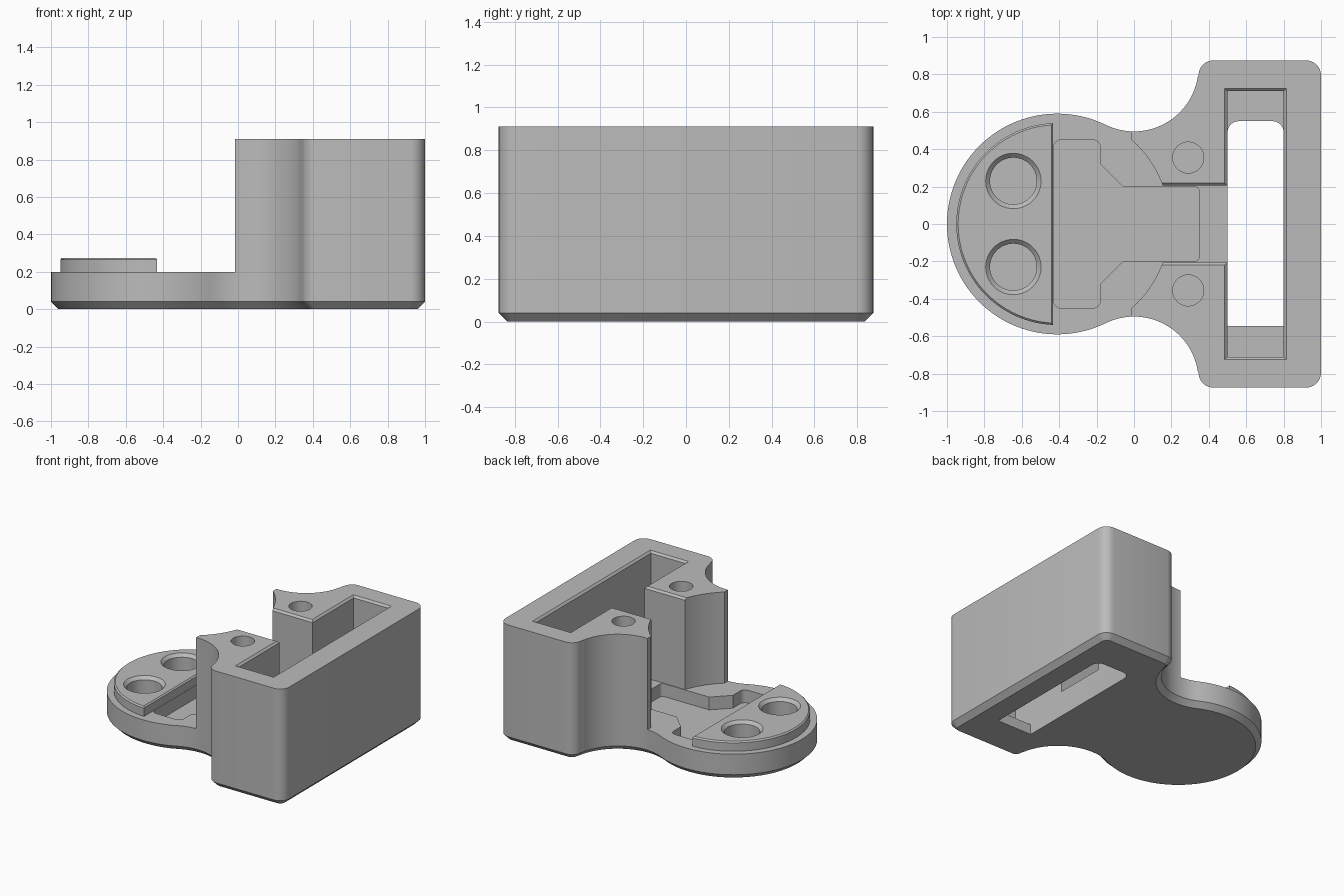
import bpy, bmesh
from math import cos, sin, radians, degrees, acos
from mathutils import Vector

cube = bpy.data.objects.get("Cube")
if cube:
    bpy.data.objects.remove(cube, do_unlink=True)

grey = bpy.data.materials.new("plain grey")
grey.use_nodes = True
colour = (0.5, 0.5, 0.5, 1)
grey.diffuse_color = colour
grey.node_tree.nodes["Principled BSDF"].inputs["Base Color"].default_value = colour


def arc(cx, cy, r, a0, a1, n):
    """Points along an arc, angles in degrees."""
    angles = [radians(a0 + (a1 - a0) * i / n) for i in range(n + 1)]
    return [(cx + r * cos(a), cy + r * sin(a)) for a in angles]


def circle(cx, cy, r, n=48):
    return arc(cx, cy, r, 0, 360, n)[:-1]


def rect(x0, x1, half_y):
    return [(x0, -half_y), (x1, -half_y), (x1, half_y), (x0, half_y)]


def fillet(corners, n=6):
    """Round each (x, y, radius) corner of a polygon."""
    out = []
    for i, (x, y, r) in enumerate(corners):
        p = Vector((x, y))
        if r == 0:
            out.append((x, y))
            continue
        a = (Vector(corners[i - 1][:2]) - p).normalized()
        b = (Vector(corners[(i + 1) % len(corners)][:2]) - p).normalized()
        # right-angled corners only: the centre lies along both edges
        c = p + (a + b) * r
        for k in range(n + 1):
            t = radians(90 * k / n)
            q = c - b * r * cos(t) - a * r * sin(t)
            out.append((q.x, q.y))
    return out


def prism(name, low, z0, z1, high=None, chamfer=0, chamfer_z=None):
    """Solid between two matching outlines, with an optional chamfered rim."""
    high = high or low
    bm = bmesh.new()
    a = [bm.verts.new((x, y, z0)) for x, y in low]
    b = [bm.verts.new((x, y, z1)) for x, y in high]
    bm.faces.new(a)
    bm.faces.new(b)
    for i in range(len(a)):
        j = (i + 1) % len(a)
        bm.faces.new((a[i], a[j], b[j], b[i]))
    bmesh.ops.recalc_face_normals(bm, faces=bm.faces)
    if chamfer:
        rim = [e for e in bm.edges
               if all(abs(v.co.z - chamfer_z) < 1e-5 for v in e.verts)]
        bmesh.ops.bevel(bm, geom=rim, offset=chamfer, segments=1,
                        affect='EDGES', clamp_overlap=False)
    mesh = bpy.data.meshes.new(name)
    bm.to_mesh(mesh)
    bm.free()
    mesh.materials.append(grey)
    obj = bpy.data.objects.new(name, mesh)
    bpy.context.collection.objects.link(obj)
    return obj


def combine(target, tool, operation='DIFFERENCE'):
    mod = target.modifiers.new("combine", 'BOOLEAN')
    mod.operation = operation
    mod.solver = 'EXACT'
    mod.object = tool
    bpy.context.view_layer.objects.active = target
    bpy.ops.object.modifier_apply(modifier=mod.name)
    bpy.data.objects.remove(tool, do_unlink=True)


HEIGHT, BASE_TOP = 0.91, 0.2
DISC_X = -0.41

# Body outline: block, concave neck and round end, mirrored across y
block = fillet([(0.345, -0.875, 0.08), (1, -0.875, 0.08),
                (1, 0.875, 0.08), (0.345, 0.875, 0.08)])
neck = arc(0, 0.84, 0.345, -9, -116, 28)
disc = arc(DISC_X, 0, 0.59, 64, 296, 72)[1:-1]
neck_mirror = [(x, -y) for x, y in reversed(neck)]
body = prism("holder_body", block + neck + disc + neck_mirror, 0, HEIGHT,
             chamfer=0.04, chamfer_z=0)

# Clear the space above the round base and between the two pillars
combine(body, prism("cut_disc", circle(DISC_X, 0, 0.6, 96), BASE_TOP, 1.2))
combine(body, prism("cut_end", rect(-1.2, -0.015, 1), BASE_TOP, 1.2))
combine(body, prism("cut_channel", rect(0, 0.6, 0.205), BASE_TOP, 1.2))
combine(body, prism("cut_channel_lip", rect(0, 0.495, 0.205), HEIGHT - 0.015,
                    HEIGHT + 0.015, rect(0, 0.495, 0.235)))

# Long slot with a chamfered rim and a smaller opening through its floor
combine(body, prism("cut_slot", rect(0.5, 0.8, 0.71), 0.08, 1.2))
combine(body, prism("cut_slot_lip", rect(0.5, 0.8, 0.71), HEIGHT - 0.015,
                    HEIGHT + 0.015, rect(0.47, 0.83, 0.74)))
combine(body, prism("cut_opening", fillet(
    [(0.5, -0.545, 0), (0.8, -0.545, 0),
     (0.8, 0.55, 0.06), (0.5, 0.55, 0.06)]), -0.2, 0.3))

# Raised half-round plate
R = 0.54
a = degrees(acos((-0.432 - DISC_X) / R))
combine(body, prism("raised_plate", arc(DISC_X, 0, R, a, 360 - a, 56), 0.17,
                    0.275, chamfer=0.01, chamfer_z=0.275), 'UNION')

# Stepped pocket in the base
side = [(-0.43, -0.45, 0.04), (-0.18, -0.45, 0.04), (-0.18, -0.32, 0),
        (-0.06, -0.2, 0), (0.35, -0.2, 0.03)]
combine(body, prism("cut_pocket", fillet(
    side + [(x, -y, r) for x, y, r in reversed(side)]), 0.1, 0.4))

# Pillar holes and countersunk plate holes
for s in (-1, 1):
    combine(body, prism("cut_pillar_hole", circle(0.29, s * 0.355, 0.083),
                        0.55, 1.2))
    combine(body, prism("cut_plate_hole", circle(-0.645, s * 0.23, 0.125),
                        0.12, 0.5))
    combine(body, prism("cut_countersink", circle(-0.645, s * 0.23, 0.125),
                        0.252, 0.298, circle(-0.645, s * 0.23, 0.171)))

# Smooth curves, sharp edges
bpy.ops.object.select_all(action='DESELECT')
body.select_set(True)
bpy.context.view_layer.objects.active = body
bpy.ops.object.shade_smooth_by_angle(angle=radians(25))
